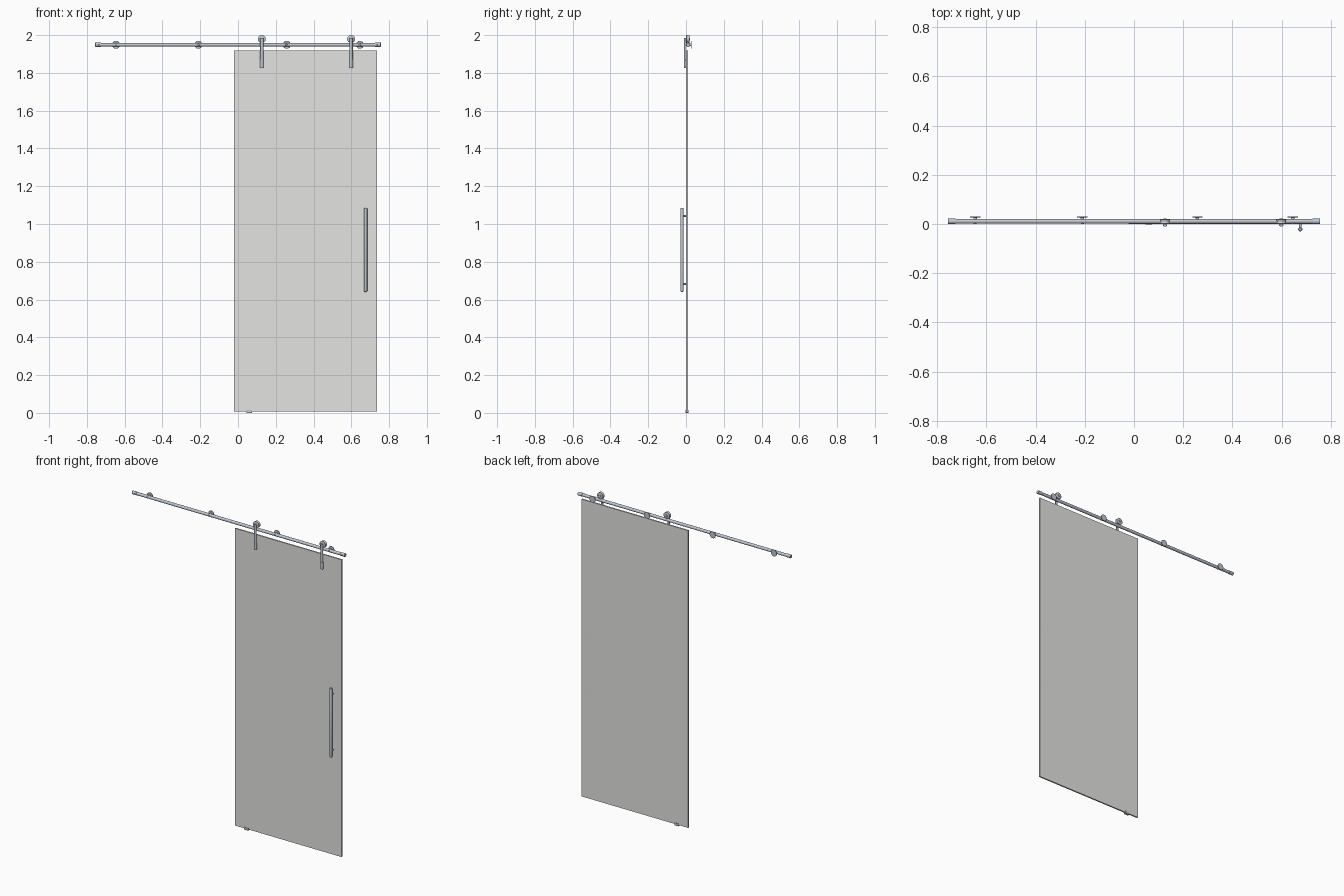
import bpy, bmesh, math
from mathutils import Vector

if "Cube" in bpy.data.objects:
    bpy.data.objects.remove(bpy.data.objects["Cube"])


def material(name, rgb):
    m = bpy.data.materials.new(name)
    m.diffuse_color = (*rgb, 1)
    m.use_nodes = True
    m.node_tree.nodes["Principled BSDF"].inputs["Base Color"].default_value = m.diffuse_color
    return m


STEEL = material("brushed steel", (0.52, 0.58, 0.64))
GLASS = material("grey glass", (0.77, 0.77, 0.76))
RAIL_Y, RAIL_Z, RAIL_R = 0.011, 1.949, 0.0095
AXES = {"X": Vector((1, 0, 0)), "Y": Vector((0, 1, 0)), "Z": Vector((0, 0, 1))}


def finish(name, bm, mat, smooth=True):
    bmesh.ops.recalc_face_normals(bm, faces=bm.faces)
    me = bpy.data.meshes.new(name)
    bm.to_mesh(me)
    bm.free()
    ob = bpy.data.objects.new(name, me)
    bpy.context.collection.objects.link(ob)
    me.materials.append(mat)
    if smooth:
        bpy.ops.object.select_all(action="DESELECT")
        ob.select_set(True)
        bpy.context.view_layer.objects.active = ob
        bpy.ops.object.shade_smooth_by_angle(angle=math.radians(35))
    return ob


def lathe(name, origin, axis, profile, mat=STEEL, n=32):
    """Closed turned part: profile is (radius, distance along axis)."""
    bm = bmesh.new()
    q = Vector((0, 0, 1)).rotation_difference(AXES[axis])
    rings = []
    for r, h in profile:
        rings.append([bm.verts.new(Vector(origin) + q @ Vector(
            (r * math.cos(2 * math.pi * i / n), r * math.sin(2 * math.pi * i / n), h)))
            for i in range(n)])
    for a, b in zip(rings, rings[1:]):
        for i in range(n):
            j = (i + 1) % n
            bm.faces.new((a[i], a[j], b[j], b[i]))
    bm.faces.new(rings[0])
    bm.faces.new(rings[-1])
    return finish(name, bm, mat)


def rod(name, origin, axis, r, a, b, c=0.001):
    return lathe(name, origin, axis, [(r - c, a), (r, a + c), (r, b - c), (r - c, b)])


def box(name, lo, hi, mat):
    bm = bmesh.new()
    bmesh.ops.create_cube(bm, size=1)
    for v in bm.verts:
        v.co = [l + (c + 0.5) * (h - l) for l, h, c in zip(lo, hi, v.co)]
    return finish(name, bm, mat, False)


def half_round(name, x, y_back, z0, z1, w, d):
    """Hanger strap with a flat back and a curved front."""
    bm = bmesh.new()
    n = 12
    pts = [(x + w / 2 * math.cos(math.pi * i / n),
            y_back - 0.002 - (d - 0.002) * math.sin(math.pi * i / n)) for i in range(n + 1)]
    pts += [(x - w / 2, y_back), (x + w / 2, y_back)]
    face = bm.faces.new([bm.verts.new((px, py, z0)) for px, py in pts])
    ext = bmesh.ops.extrude_face_region(bm, geom=[face])
    bmesh.ops.translate(bm, vec=(0, 0, z1 - z0),
                        verts=[g for g in ext["geom"] if isinstance(g, bmesh.types.BMVert)])
    return finish(name, bm, STEEL)


# Door panel
box("glass_door", (-0.022, 0.0005, 0.007), (0.737, 0.0095, 1.918), GLASS)

# Rail with end stops and their set screws
rod("rail", (0, RAIL_Y, RAIL_Z), "X", RAIL_R, -0.75, 0.75)
for s in (-1, 1):
    a, b = sorted((s * 0.725, s * 0.757))
    rod("rail_end_stop", (0, RAIL_Y, RAIL_Z), "X", 0.0108, a, b, 0.0015)
    rod("stop_screw", (s * 0.738, RAIL_Y, RAIL_Z), "Y", 0.004, -0.012, 0)

# Wall brackets: flange disc, neck and front bolt head
for x in (-0.646, -0.210, 0.258, 0.645):
    lathe("wall_bracket", (x, 0, RAIL_Z), "Y",
          [(0.007, 0.012), (0.007, 0.026), (0.020, 0.0265), (0.021, 0.0275), (0.021, 0.030)])
    rod("bracket_bolt", (x, 0, RAIL_Z), "Y", 0.006, -0.001, 0.012)

# Roller hangers
for x in (0.126, 0.599):
    lathe("roller_wheel", (x, RAIL_Y - 0.001, 1.979), "Y",
          [(0.018, -0.0095), (0.021, -0.008), (0.021, -0.007), (0.0185, -0.003),
           (0.0185, 0.003), (0.021, 0.007), (0.021, 0.008), (0.018, 0.0095)])
    rod("wheel_axle", (x, 0, 1.979), "Y", 0.007, -0.005, 0.022)
    half_round("hanger_strap", x, -0.002, 1.871, 1.985, 0.017, 0.008)
    half_round("hanger_foot", x, -0.002, 1.825, 1.870, 0.018, 0.0085)
    for z in (1.831, 1.867):
        rod("hanger_spacer", (x, 0, z), "Y", 0.004, -0.006, 0.002)

# Pull handle with two standoffs bolted through the glass
lathe("pull_handle", (0.676, -0.0215, 0), "Z",
      [(0.005, 0.641), (0.0075, 0.643), (0.0085, 0.647),
       (0.0085, 1.080), (0.0075, 1.084), (0.005, 1.086)])
for z in (0.682, 1.042):
    rod("handle_standoff", (0.676, 0, z), "Y", 0.005, -0.020, 0.002)
    rod("handle_bolt", (0.676, 0, z), "Y", 0.004, 0.0, 0.0102, 0.0005)

# Floor guide: base plate and two cheeks around the glass edge
box("guide_base", (0.046, -0.003, 0.0), (0.074, 0.013, 0.006), STEEL)
box("guide_front_cheek", (0.046, -0.003, 0.006), (0.074, -0.0005, 0.016), STEEL)
box("guide_back_cheek", (0.046, 0.0105, 0.006), (0.074, 0.013, 0.016), STEEL)
